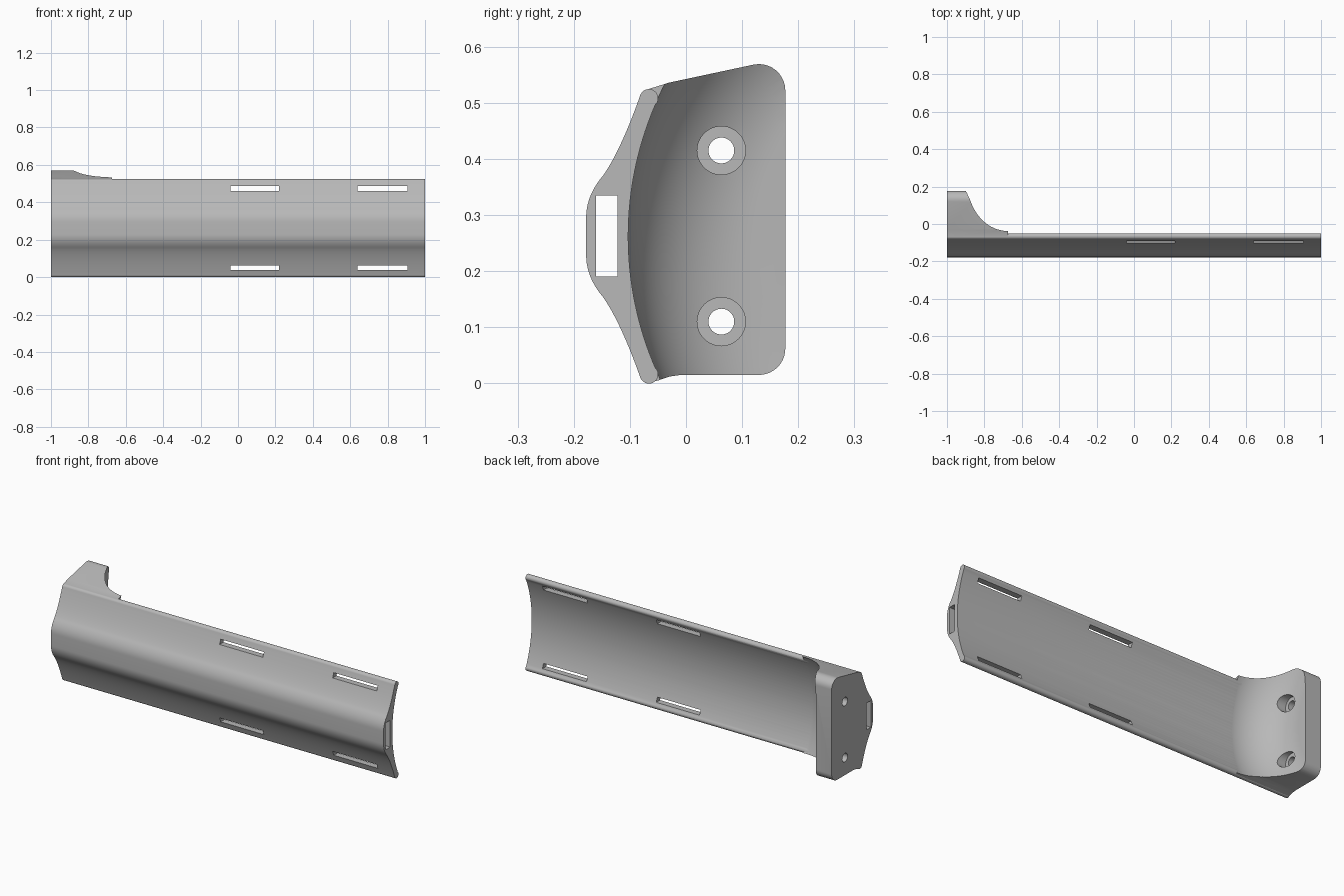
import bpy, bmesh
from math import sin, cos, radians, sqrt, pi

MID = 0.262               # height of the symmetry plane
ARC_Y, ARC_R = 0.49, 0.593  # centre and radius of the hollow back
FIL_X, FIL_R = -0.675, 0.23  # start and radius of the flange fillet

if "Cube" in bpy.data.objects:
    bpy.data.objects.remove(bpy.data.objects["Cube"], do_unlink=True)

grey = bpy.data.materials.new("plain grey")
grey.use_nodes = True
colour = (0.48, 0.48, 0.48, 1)
grey.diffuse_color = colour
grey.node_tree.nodes["Principled BSDF"].inputs["Base Color"].default_value = colour


def loft(name, stations):
    """Solid through matching (y, z) sections, given as (x, section) pairs."""
    bm = bmesh.new()
    rings = [[bm.verts.new((x, y, z)) for y, z in sec] for x, sec in stations]
    n = len(rings[0])
    for a, b in zip(rings, rings[1:]):
        for i in range(n):
            j = (i + 1) % n
            bm.faces.new((a[i], a[j], b[j], b[i]))
    bm.faces.new(rings[0])
    bm.faces.new(rings[-1])
    bmesh.ops.recalc_face_normals(bm, faces=bm.faces)
    mesh = bpy.data.meshes.new(name)
    bm.to_mesh(mesh)
    bm.free()
    mesh.materials.append(grey)
    obj = bpy.data.objects.new(name, mesh)
    bpy.context.collection.objects.link(obj)
    return obj


def combine(target, tool, operation="DIFFERENCE"):
    mod = target.modifiers.new("combine", "BOOLEAN")
    mod.operation, mod.solver, mod.object = operation, "EXACT", tool
    bpy.context.view_layer.objects.active = target
    bpy.ops.object.modifier_apply(modifier=mod.name)
    bpy.data.objects.remove(tool, do_unlink=True)


def box(x0, x1, y0, y1, z0, z1):
    sec = [(y0, z0), (y1, z0), (y1, z1), (y0, z1)]
    return loft("cutter", [(x0, sec), (x1, sec)])


def arc(cy, cz, r, a0, a1, n=10):
    angles = [radians(a0 + (a1 - a0) * i / n) for i in range(n + 1)]
    return [(cy + r * cos(a), cz + r * sin(a)) for a in angles]


def bezier(p, q, r, n=10):
    ts = [i / n for i in range(n + 1)]
    return [tuple((1 - t) ** 2 * a + 2 * t * (1 - t) * b + t * t * c
                  for a, b, c in zip(p, q, r)) for t in ts]


def hollow(radius, half, n=40):
    """Concentric arc of the back, from bottom to top."""
    hs = [half * (2 * i / n - 1) for i in range(n + 1)]
    return [(ARC_Y - sqrt(radius ** 2 - h * h), MID + h) for h in hs]


# Rail: thick front spine, rounded rims and hollow back
shoulder = (-0.148, 0.370)
upper = (bezier((-0.178, 0.295), (-0.178, 0.335), shoulder)
         + bezier(shoulder, (-0.117, 0.414), (-0.082, 0.512), 14)[1:]
         + arc(-0.066, 0.508, 0.0165, 160, -25, 12))
lower = [(y, 2 * MID - z) for y, z in reversed(upper)]
back = hollow(ARC_R, 0.235)[::-1]
section = upper + back + lower
rail = loft("rail", [(-1, section), (1, section)])

# Channel through the spine, and strap slots near both rims
combine(rail, box(-1.1, 1.1, -0.16, -0.122, 0.19, 0.335))
for x0, x1 in ((-0.04, 0.22), (0.64, 0.905)):
    for z in (0.05, 2 * MID - 0.05):
        combine(rail, box(x0, x1, -0.3, 0.1, z - 0.0125, z + 0.0125))

# End flange with rounded corners and a sloping top
outline = ([(-0.07, 0.5235), (-0.03, 0.536)]
           + arc(0.13, 0.522, 0.047, 102, 0)
           + arc(0.13, 0.062, 0.047, 0, -90)
           + [(-0.01, 0.015), (-0.03, 0.012), (-0.05, 0.005),
              (-0.066, 0.001), (-0.07, 0.01)]
           + [(y - 0.01, z) for y, z in hollow(ARC_R, 0.22)]
           + [(-0.07, 0.515)])
flange = loft("flange", [(-1, outline), (FIL_X, outline)])

# Sweeping fillet between the hollow back and the flange face
stations = []
for i in range(25):
    t = pi / 2 * (1 - i / 24)
    radius = ARC_R + 0.0005 - FIL_R * (1 - cos(t))
    stations.append((FIL_X - FIL_R * sin(t),
                     hollow(radius, 0.33) + [(0.6, 0.62), (0.6, -0.1)]))
stations.append((-0.5, stations[-1][1]))
combine(flange, loft("fillet_cutter", stations))

# Counterbored screw holes
for z in (0.11, 0.415):
    small, large = (arc(0.063, z, r, 0, 352.5, 47) for r in (0.023, 0.043))
    combine(flange, loft("hole_cutter", [(-1.1, small), (-0.915, small),
                                         (-0.915, large), (-0.6, large)]))

combine(rail, flange, "UNION")
rail.name = "mounting_rail"

bpy.ops.object.select_all(action="DESELECT")
rail.select_set(True)
bpy.context.view_layer.objects.active = rail
bpy.ops.object.shade_smooth_by_angle(angle=radians(30))
